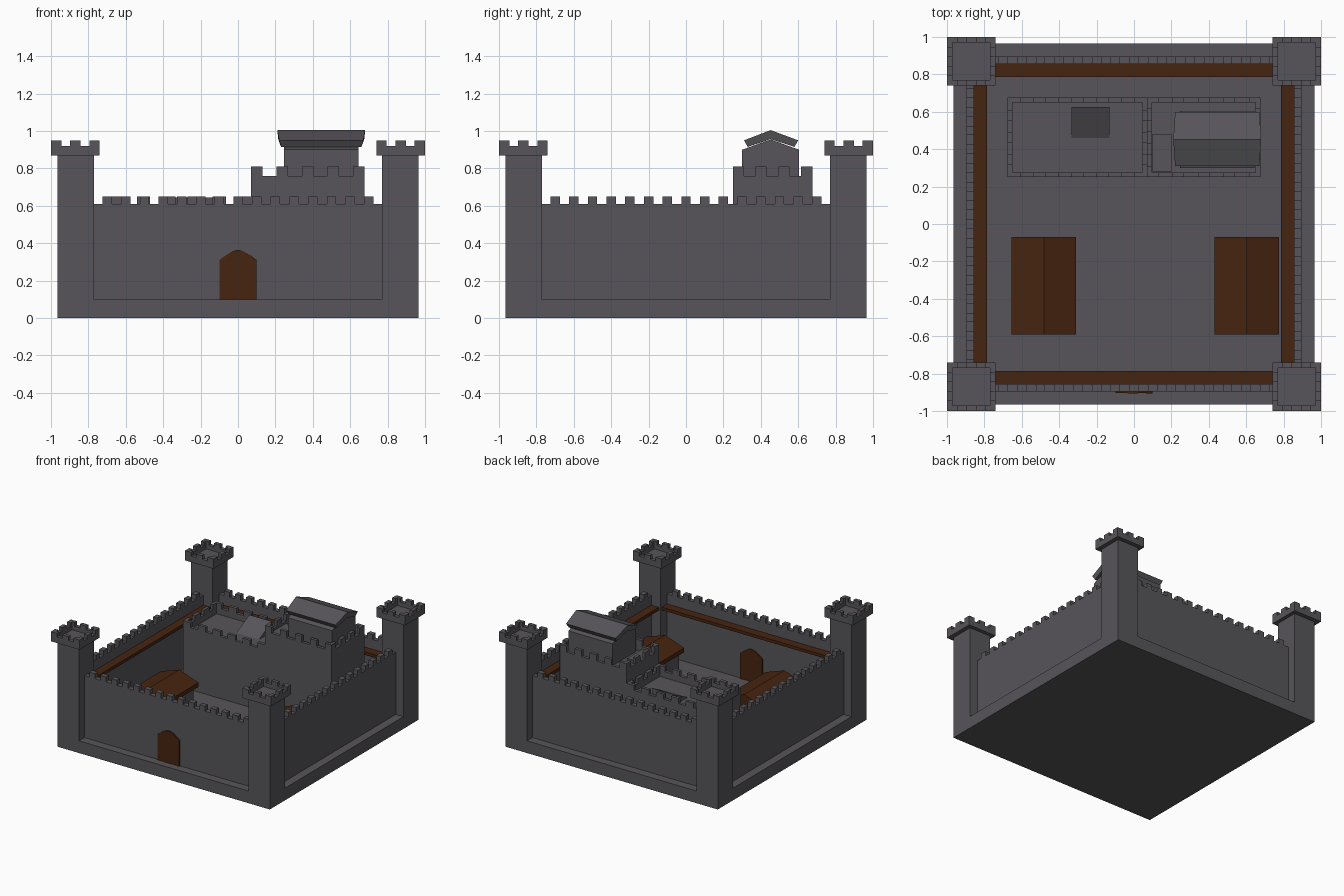
import bpy, bmesh, math

if "Cube" in bpy.data.objects:
    bpy.data.objects.remove(bpy.data.objects["Cube"])

def material(name, rgb):
    m = bpy.data.materials.new(name)
    m.diffuse_color = (*rgb, 1)
    m.use_nodes = True
    m.node_tree.nodes["Principled BSDF"].inputs["Base Color"].default_value = m.diffuse_color
    return m

STONE = material("stone", (0.095, 0.09, 0.1))
WOOD = material("wood", (0.062, 0.018, 0.005))

def finish(name, bm, mat):
    bmesh.ops.recalc_face_normals(bm, faces=bm.faces)
    me = bpy.data.meshes.new(name)
    bm.to_mesh(me)
    bm.free()
    me.materials.append(mat)
    ob = bpy.data.objects.new(name, me)
    bpy.context.collection.objects.link(ob)
    return ob

def add_prism(bm, ring_a, ring_b):
    """Closed solid between two rings of equal length."""
    a = [bm.verts.new(p) for p in ring_a]
    b = [bm.verts.new(p) for p in ring_b]
    bm.faces.new(a)
    bm.faces.new(b)
    for i in range(len(a)):
        j = (i + 1) % len(a)
        bm.faces.new((a[i], a[j], b[j], b[i]))

def add_box(bm, x0, x1, y0, y1, z0, z1):
    r = [(x0, y0), (x1, y0), (x1, y1), (x0, y1)]
    add_prism(bm, [(x, y, z0) for x, y in r], [(x, y, z1) for x, y in r])

def boxes(name, items, mat=STONE):
    bm = bmesh.new()
    for it in items:
        add_box(bm, *it)
    return finish(name, bm, mat)

def spread(a, b, n, w):
    """n intervals of width w, spread from a to b."""
    step = (b - a - w) / (n - 1)
    return [(a + i * step, a + i * step + w) for i in range(n)]

def parapet(x0, x1, y0, y1, z0, z1, z2, t, nx, ny, w):
    """Low rim wall with merlons around a rectangle."""
    out = [(x0, x1, y0, y0 + t, z0, z1), (x0, x1, y1 - t, y1, z0, z1),
           (x0, x0 + t, y0 + t, y1 - t, z0, z1), (x1 - t, x1, y0 + t, y1 - t, z0, z1)]
    for a, b in spread(x0, x1, nx, w):
        out += [(a, b, y0, y0 + t, z1, z2), (a, b, y1 - t, y1, z1, z2)]
    for i, (a, b) in enumerate(spread(y0, y1, ny, w)):
        a, b = max(a, y0 + t), min(b, y1 - t)
        out += [(x0, x0 + t, a, b, z1, z2), (x1 - t, x1, a, b, z1, z2)]
    return out

# Base slab (courtyard floor)
boxes("base", [(-.965, .965, -.965, .965, 0, .1)])

# Corner towers with crenellated heads
for sx in (-1, 1):
    for sy in (-1, 1):
        xs, ys = sorted((sx * .77, sx * .965)), sorted((sy * .77, sy * .965))
        boxes("tower", [(*xs, *ys, 0, .875)])
        xs, ys = sorted((sx * .74, sx)), sorted((sy * .74, sy))
        boxes("tower_head", [(*xs, *ys, .87, .885)]
              + parapet(*xs, *ys, .885, .92, .95, .03, 3, 3, .055))

# Curtain walls, merlons and walkways, one per side
for k, side in enumerate(("front", "right", "back", "left")):
    wall = [(-.78, .78, -.895, -.855, .09, .61)]
    wall += [(a, b, -.895, -.855, .61, .65) for a, b in spread(-.725, .725, 15, .05)]
    parts = [boxes(side + "_wall", wall),
             boxes(side + "_walkway", [(-.78, .78, -.855, -.785, .505, .53)], WOOD)]
    for ob in parts:
        ob.rotation_euler.z = k * math.pi / 2

# Arched plank gate
def arch(x):
    return .365 - .055 * (abs(x) / .1) ** 1.5
bm = bmesh.new()
for i, (a, b) in enumerate(((-.1, -.035), (-.035, .02), (.02, .065), (.065, .1))):
    d = .903 + .003 * (i % 2)
    xs = [b + (a - b) * k / 3 for k in range(4)]
    prof = [(a, .1), (b, .1)] + [(x, arch(x)) for x in xs]
    add_prism(bm, [(x, -d, z) for x, z in prof], [(x, d - 1.75, z) for x, z in prof])
finish("gate", bm, WOOD)

# Courtyard sheds with gabled wooden roofs
for cx in (-.4825, .6025):
    boxes("shed_walls", [(cx - .145, cx + .145, -.565, -.095, .1, .33)])
    prof = [(-.1725, .325), (.1725, .325), (.1725, .36), (0, .42), (-.1725, .36)]
    bm = bmesh.new()
    add_prism(bm, [(cx + x, -.59, z) for x, z in prof],
              [(cx + x, -.07, z) for x, z in prof])
    finish("shed_roof", bm, WOOD)

# Keep: low wing and high wing
boxes("keep_low_wing", [(-.675, .07, .25, .675, .1, .56)])
boxes("keep_low_parapet", parapet(-.675, .07, .25, .675, .56, .61, .65, .025, 6, 4, .07))
boxes("keep_high_wing", [(.07, .675, .25, .675, .1, .72)])
boxes("keep_high_parapet", parapet(.07, .675, .25, .675, .72, .76, .81, .025, 5, 4, .06))
boxes("keep_step", [(.1, .2, .28, .48, .72, .745)])

# Sloped hatch on the low wing
prof = [(.46, .56), (.625, .56), (.625, .645)]
bm = bmesh.new()
add_prism(bm, [(-.335, y, z) for y, z in prof], [(-.13, y, z) for y, z in prof])
finish("hatch", bm, STONE)

# Keep hall with gable ends
prof = [(.3, .72), (.605, .72), (.605, .9), (.4525, .955), (.3, .9)]
bm = bmesh.new()
add_prism(bm, [(.245, y, z) for y, z in prof], [(.645, y, z) for y, z in prof])
finish("hall", bm, STONE)

# Hall roof: bent slab, ridge slightly longer than the eaves
prof = [(.33, .915, .02), (.4525, .957, .005), (.58, .915, .02),
        (.6, .95, .01), (.4525, 1.005, 0), (.31, .95, .01)]
bm = bmesh.new()
add_prism(bm, [(.21 + d, y, z) for y, z, d in prof], [(.68 - d, y, z) for y, z, d in prof])
finish("hall_roof", bm, STONE)
